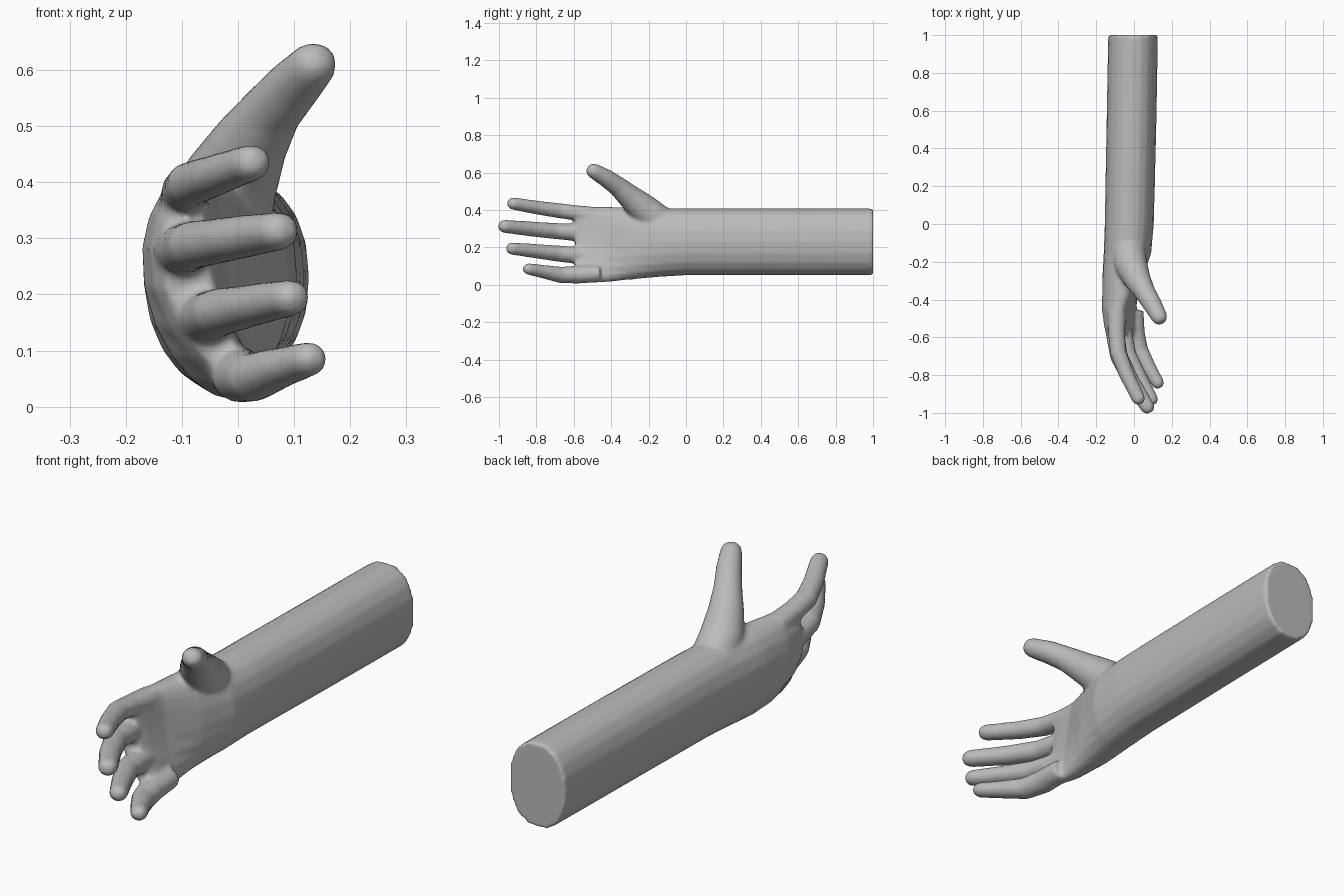
import bpy, bmesh, math
from mathutils import Vector

cube = bpy.data.objects.get("Cube")
if cube:
    bpy.data.objects.remove(cube)

skin = bpy.data.materials.new("plain grey")
skin.use_nodes = True
GREY = (0.5, 0.5, 0.5, 1)
skin.diffuse_color = GREY
skin.node_tree.nodes["Principled BSDF"].inputs["Base Color"].default_value = GREY

SIDES = 20
ANGLES = [2 * math.pi * i / SIDES for i in range(SIDES)]
bm = bmesh.new()


def skin_rings(rings):
    """Bridge a list of point rings and close both ends."""
    loops = [[bm.verts.new(p) for p in ring] for ring in rings]
    for a, b in zip(loops, loops[1:]):
        for i in range(SIDES):
            j = (i + 1) % SIDES
            bm.faces.new((a[i], a[j], b[j], b[i]))
    bm.faces.new(loops[0][::-1])
    bm.faces.new(loops[-1])


def rounded(value, power):
    return math.copysign(abs(value) ** power, value)


def palm_ring(y, cx, cz, hx, hz, cup):
    """Oval slice whose little-finger side curls toward the palm."""
    ring = []
    for a in ANGLES:
        z = cz + hz * rounded(math.sin(a), 0.9)
        x = cx + hx * rounded(math.cos(a), 0.9) + cup * (z - 0.29) ** 2
        ring.append((x, y, z))
    return ring


def digit(points, widen=1.1):
    """Tapered tube through (x, y, z, radius) with a rounded tip."""
    centres = [Vector(p[:3]) for p in points]
    radii = [p[3] for p in points]
    # Round off the tip with two shrinking rings
    ahead = (centres[-1] - centres[-2]).normalized()
    tip, r = centres[-1], radii[-1]
    for step, scale in ((0.55, 0.84), (0.9, 0.45)):
        centres.append(tip + ahead * r * step)
        radii.append(r * scale)
    rings = []
    for i, c in enumerate(centres):
        t = centres[min(i + 1, len(centres) - 1)] - centres[max(i - 1, 0)]
        t.normalize()
        side = t.cross(Vector((0, 0, 1))).normalized()
        up = side.cross(t)
        rings.append([c + radii[i] * (side * math.cos(a) * widen + up * math.sin(a))
                      for a in ANGLES])
    skin_rings(rings)


# Forearm flowing into the palm
skin_rings([palm_ring(*s) for s in (
    (1.0, -0.005, 0.23, 0.132, 0.179, 0),
    (0.5, -0.014, 0.23, 0.132, 0.179, 0),
    (0.0, -0.025, 0.23, 0.13, 0.179, 0),
    (-0.15, -0.035, 0.226, 0.126, 0.184, 0.15),
    (-0.3, -0.065, 0.222, 0.106, 0.194, 0.5),
    (-0.45, -0.098, 0.215, 0.076, 0.203, 1.1),
    (-0.55, -0.1, 0.211, 0.06, 0.2, 1.6),
    (-0.59, -0.097, 0.21, 0.045, 0.185, 1.7),
)])

# Index, middle, ring and little fingers
digit(((-0.09, -0.46, 0.37, 0.045), (-0.092, -0.58, 0.384, 0.041),
       (-0.084, -0.68, 0.397, 0.04), (-0.042, -0.79, 0.412, 0.037),
       (0.024, -0.925, 0.435, 0.033)))
digit(((-0.1, -0.46, 0.27, 0.046), (-0.1, -0.58, 0.279, 0.046),
       (-0.08, -0.7, 0.288, 0.043), (-0.015, -0.83, 0.299, 0.04),
       (0.072, -0.97, 0.313, 0.035)))
digit(((-0.07, -0.46, 0.155, 0.046), (-0.058, -0.58, 0.158, 0.046),
       (-0.035, -0.69, 0.168, 0.043), (0.026, -0.81, 0.181, 0.038),
       (0.093, -0.93, 0.194, 0.033)))
digit(((0.0, -0.46, 0.06, 0.046), (0.005, -0.58, 0.055, 0.048),
       (0.028, -0.67, 0.053, 0.044), (0.08, -0.765, 0.071, 0.036),
       (0.127, -0.842, 0.085, 0.031)))

# Thumb rising from the side of the palm
digit(((-0.03, -0.13, 0.33, 0.085), (-0.015, -0.22, 0.4, 0.083),
       (0.022, -0.3, 0.47, 0.066), (0.06, -0.365, 0.527, 0.053),
       (0.1, -0.43, 0.573, 0.048), (0.134, -0.493, 0.609, 0.041)), 1.05)

bmesh.ops.recalc_face_normals(bm, faces=bm.faces)
mesh = bpy.data.meshes.new("hand_and_forearm")
bm.to_mesh(mesh)
bm.free()
mesh.materials.append(skin)
arm = bpy.data.objects.new("hand_and_forearm", mesh)
bpy.context.collection.objects.link(arm)

# Fuse the parts into one soft skin
fuse = arm.modifiers.new("fuse", "REMESH")
fuse.mode = "VOXEL"
fuse.voxel_size = 0.01
fuse.use_smooth_shade = True
soften = arm.modifiers.new("soften", "SMOOTH")
soften.factor = 0.5
soften.iterations = 5
